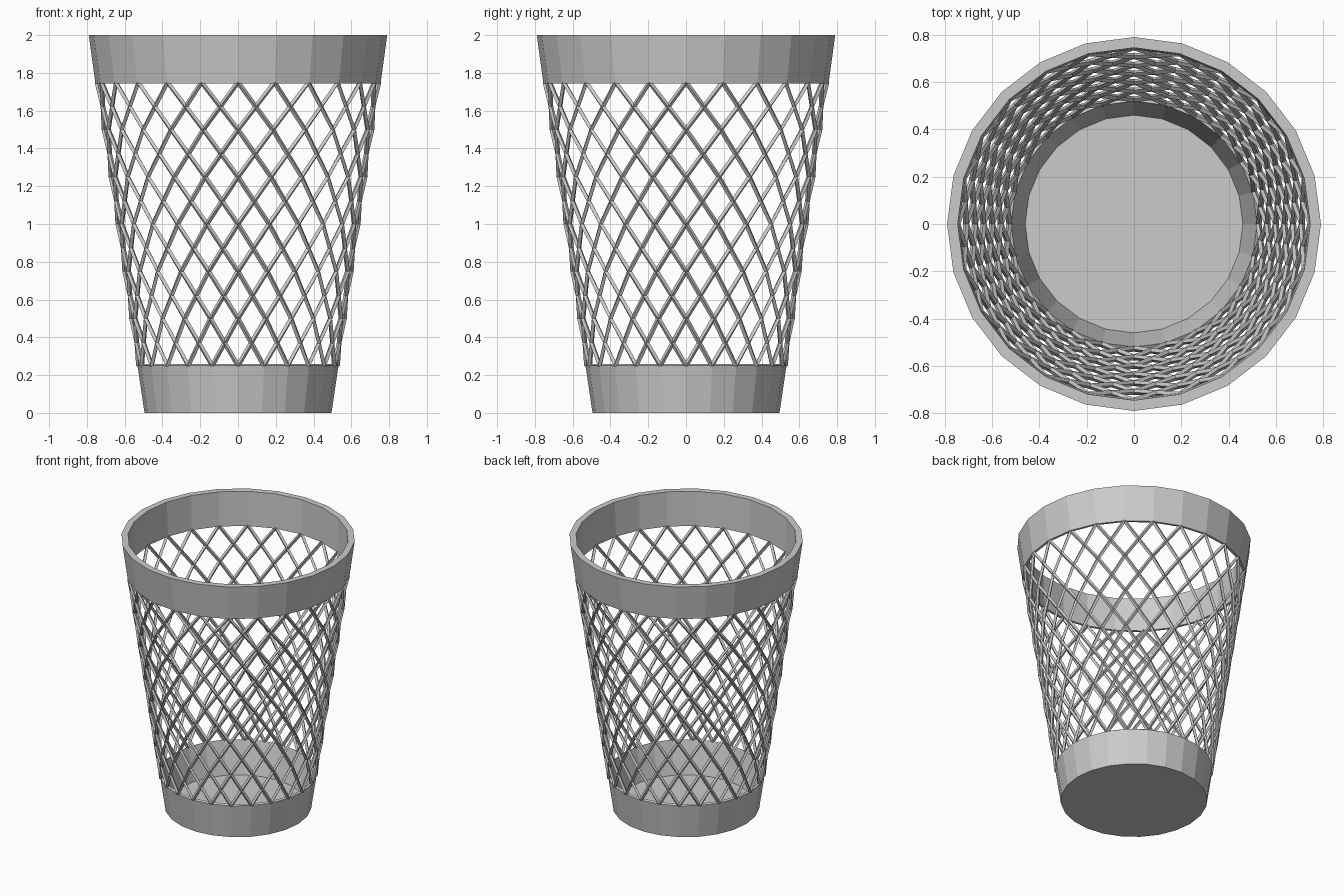
import bpy, bmesh
from math import sin, cos, pi
from mathutils import Vector

if "Cube" in bpy.data.objects:
    bpy.data.objects.remove(bpy.data.objects["Cube"])

SIDES = 24
STEP = 2 * pi / SIDES


def point(r, i, z):
    return Vector((r * sin(i * STEP), -r * cos(i * STEP), z))


def finish(bm, name):
    bmesh.ops.recalc_face_normals(bm, faces=bm.faces)
    me = bpy.data.meshes.new(name)
    bm.to_mesh(me)
    bm.free()
    ob = bpy.data.objects.new(name, me)
    bpy.context.collection.objects.link(ob)
    return ob


def lathe(name, profile, closed):
    """Spin a (radius, z) profile; open profiles get flat end caps."""
    bm = bmesh.new()
    rings = [[bm.verts.new(point(r, i, z)) for i in range(SIDES)] for r, z in profile]
    pairs = list(zip(rings, rings[1:]))
    if closed:
        pairs.append((rings[-1], rings[0]))
    else:
        bm.faces.new(rings[0])
        bm.faces.new(rings[-1])
    for a, b in pairs:
        for i in range(SIDES):
            j = (i + 1) % SIDES
            bm.faces.new((a[i], a[j], b[j], b[i]))
    return finish(bm, name)


# Solid base cup with floor, and top rim band
lathe("base_cup", [(0.495, 0), (0.532, 0.25), (0.52, 0.258), (0.46, 0.02)], False)
lathe("top_rim", [(0.755, 1.745), (0.79, 2), (0.745, 2), (0.738, 1.745)], True)

# Lattice: diamond-section strands, one side step per quarter-unit row
ROWS, HALF = 6, 0.0125


def strand(bm, start, turn):
    path = [point(0.527 + 0.219 * k / ROWS, start + turn * k, 0.25 + 0.25 * k)
            for k in range(ROWS + 1)]
    rings = []
    for k, p in enumerate(path):
        along = (path[min(k + 1, ROWS)] - path[max(k - 1, 0)]).normalized()
        out = Vector((p.x, p.y, -0.1475 * p.xy.length)).normalized()
        side = along.cross(out).normalized()
        out = side.cross(along)
        rings.append([bm.verts.new(p + d * HALF) for d in (out, side, -out, -side)])
    for a, b in zip(rings, rings[1:]):
        for i in range(4):
            j = (i + 1) % 4
            bm.faces.new((a[i], a[j], b[j], b[i]))
    bm.faces.new(rings[0])
    bm.faces.new(rings[-1])


for name, turn in (("lattice_right_hand", 1), ("lattice_left_hand", -1)):
    bm = bmesh.new()
    for s in range(SIDES):
        strand(bm, s, turn)
    finish(bm, name)
